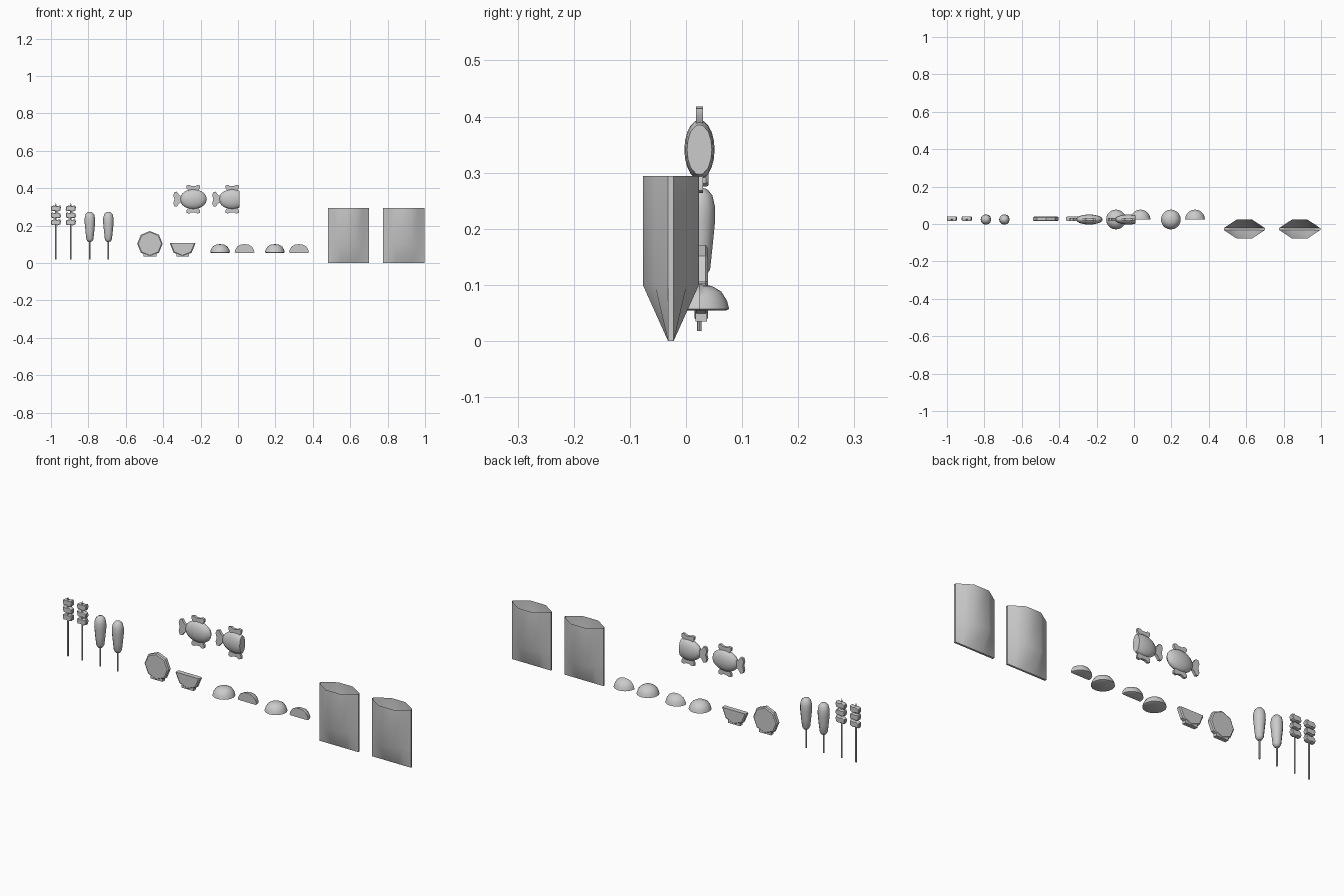
import bpy, bmesh, math
from mathutils import Vector, Matrix

if "Cube" in bpy.data.objects:
    bpy.data.objects.remove(bpy.data.objects["Cube"])

Y = 0.024  # common depth of the small snacks


def finish(bm, name, smooth=None):
    bmesh.ops.recalc_face_normals(bm, faces=bm.faces)
    me = bpy.data.meshes.new(name)
    bm.to_mesh(me)
    bm.free()
    ob = bpy.data.objects.new(name, me)
    bpy.context.collection.objects.link(ob)
    if smooth:
        bpy.ops.object.select_all(action='DESELECT')
        ob.select_set(True)
        bpy.context.view_layer.objects.active = ob
        bpy.ops.object.shade_smooth_by_angle(angle=math.radians(smooth))
    return ob


def cut(bm, co, no):
    """Remove everything on the positive side of a plane and cap the cut."""
    res = bmesh.ops.bisect_plane(bm, geom=bm.verts[:] + bm.edges[:] + bm.faces[:],
                                 plane_co=co, plane_no=no, clear_outer=True)
    edges = [e for e in bm.edges if e.is_boundary]
    bmesh.ops.holes_fill(bm, edges=edges, sides=0)


def lathe(profile, x, segs):
    """Spin (radius, z) points around a vertical axis at x."""
    bm = bmesh.new()
    vs = [bm.verts.new((x + r, Y, z)) for r, z in profile]
    es = [bm.edges.new(p) for p in zip(vs, vs[1:])]
    bmesh.ops.spin(bm, geom=vs + es, cent=(x, Y, 0), axis=(0, 0, 1),
                   angle=2 * math.pi, steps=segs)
    bmesh.ops.remove_doubles(bm, verts=bm.verts, dist=1e-5)
    return bm


def plate(layers):
    """Closed solid from matching (outline of (x, z), y) layers."""
    bm = bmesh.new()
    rings = [[bm.verts.new((x, y, z)) for x, z in pts] for pts, y in layers]
    for a, b in zip(rings, rings[1:]):
        for i in range(len(a)):
            j = (i + 1) % len(a)
            bm.faces.new((a[i], a[j], b[j], b[i]))
    bm.faces.new(rings[0])
    bm.faces.new(rings[-1])
    return bm


def slab(pts, t, y=Y):
    return plate([(pts, y - t), (pts, y + t)])


# Skewers: three tilted chunks on a stick
for n, x in enumerate((-0.974, -0.894)):
    finish(lathe([(0, 0.02), (0.004, 0.02), (0.004, 0.305), (0, 0.323)], x, 8),
           f"skewer_stick_{n}", 40)
    for k in range(3):
        s = 1 if k % 2 else -1
        zc = 0.217 + 0.037 * k
        half = [(0.027, -0.004), (0.025, 0.010), (0.012, 0.016), (-0.008, 0.013),
                (-0.023, 0.017), (-0.027, 0.006), (-0.024, -0.010), (-0.010, -0.016),
                (0.010, -0.012), (0.022, -0.015)]
        big = [(x + s * a, zc + b) for a, b in half]
        small = [(x + s * a * 0.88, zc + b * 0.85) for a, b in half]
        finish(plate([(small, 0.017), (big, 0.021), (big, 0.036), (small, 0.040)]),
               f"skewer_chunk_{n}_{k}", 35)

# Battered sausages on sticks
for n, x in enumerate((-0.792, -0.693)):
    finish(lathe([(0, 0.018), (0.004, 0.018), (0.004, 0.13)], x, 8), f"sausage_stick_{n}", 40)
    finish(lathe([(0, 0.112), (0.012, 0.115), (0.019, 0.128), (0.023, 0.165),
                  (0.028, 0.215), (0.0275, 0.24), (0.023, 0.26), (0.013, 0.271),
                  (0, 0.274)], x, 12), f"sausage_batter_{n}", 50)

# Rice crackers with a wrapper foot, whole and half eaten
for n, x in enumerate((-0.471, -0.296)):
    def octagon(r):
        return [(x + r * math.sin(i * math.pi / 4), 0.103 + r * math.cos(i * math.pi / 4))
                for i in range(8)]
    bm = plate([(octagon(0.062), Y - 0.008), (octagon(0.068), Y - 0.004),
                (octagon(0.068), Y + 0.012), (octagon(0.062), Y + 0.016)])
    bmesh.ops.translate(bm, verts=bm.verts, vec=(0, -0.001, 0))
    if n:
        cut(bm, (0, 0, 0.106), (0, 0, 1))
    finish(bm, f"cracker_{n}")
    finish(slab([(x - 0.034, 0.035), (x + 0.034, 0.035), (x + 0.034, 0.06),
                 (x - 0.034, 0.06)], 0.0105, 0.027), f"cracker_wrapper_{n}")

# Fish-shaped cakes, whole and half eaten
for n, x in enumerate((-0.239, -0.031)):
    zc = 0.341
    parts = {}
    bm = bmesh.new()
    bmesh.ops.create_uvsphere(bm, u_segments=16, v_segments=10, radius=1,
                              matrix=Matrix.Translation((x, Y, zc))
                              @ Matrix.Diagonal((0.072, 0.027, 0.053, 1)))
    parts["body"] = bm
    tail = [(-0.060, 0.014), (-0.075, 0.022), (-0.088, 0.040), (-0.101, 0.038),
            (-0.107, 0.022), (-0.101, 0), (-0.107, -0.022), (-0.101, -0.038),
            (-0.088, -0.040), (-0.075, -0.022), (-0.060, -0.014)]
    parts["tail"] = slab([(x + a, zc + b) for a, b in tail], 0.007)
    fin = [(-0.022, 0.040), (-0.036, 0.060), (-0.036, 0.073), (-0.022, 0.077),
           (-0.010, 0.070), (0.010, 0.070), (0.022, 0.077), (0.036, 0.073),
           (0.036, 0.060), (0.022, 0.040)]
    for s, nm in ((1, "top_fin"), (-1, "bottom_fin")):
        parts[nm] = slab([(x + a, zc + s * b) for a, b in fin], 0.006)
    for nm, bm in parts.items():
        if n and nm != "tail":
            cut(bm, (0.008, 0, 0), (1, 0, 0))
        finish(bm, f"fish_cake_{nm}_{n}", 35)

# Steamed buns, whole and half
for n, x in enumerate((-0.096, 0.035, 0.197, 0.326)):
    bm = lathe([(0, 0.054), (0.046, 0.054), (0.053, 0.057), (0.049, 0.072),
                (0.039, 0.088), (0.022, 0.098), (0, 0.101)], x, 20)
    if n % 2:
        cut(bm, (0, Y, 0), (0, -1, 0))
    finish(bm, f"bun_{n}", 40)

# Open bags: pointed mouth tapering to a flat bottom seam
for n, x in enumerate((0.59, 0.886)):
    bm = bmesh.new()
    rings = []
    for z, d in ((0, 0.005), (0.10, 0.050), (0.294, 0.050)):
        front = [(-0.110, 0.005), (-0.075, 0.005 + (d - 0.005) * 0.52), (-0.042, d),
                 (0.042, d), (0.075, 0.005 + (d - 0.005) * 0.52), (0.110, 0.005)]
        ring = [(a, -b) for a, b in front] + [(a, b) for a, b in reversed(front)]
        rings.append([bm.verts.new((x + a, -0.027 + b, z)) for a, b in ring])
    for lo, hi in zip(rings, rings[1:]):
        for i in range(len(lo)):
            j = (i + 1) % len(lo)
            bm.faces.new((lo[i], lo[j], hi[j], hi[i]))
    bm.faces.new(rings[0])
    finish(bm, f"bag_{n}", 40)
